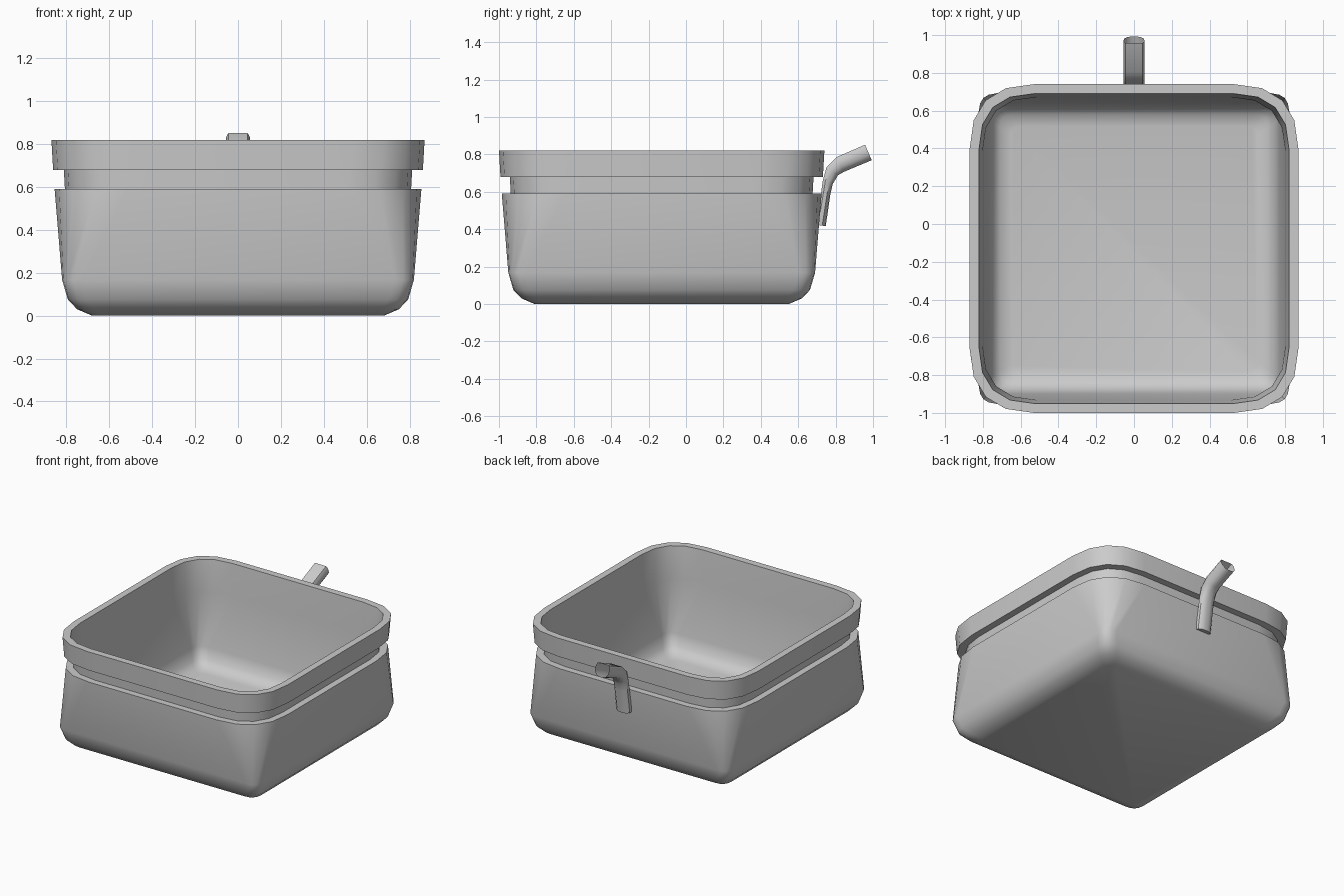
import bpy, bmesh, math
from mathutils import Vector

if "Cube" in bpy.data.objects:
    bpy.data.objects.remove(bpy.data.objects["Cube"])

grey = bpy.data.materials.new("plain grey")
grey.use_nodes = True
colour = (0.6, 0.6, 0.6, 1)
grey.diffuse_color = colour
grey.node_tree.nodes["Principled BSDF"].inputs["Base Color"].default_value = colour
TUB_Y = -0.13


def rounded_square(half, radius, z, steps=4):
    """Square ring whose corners follow a soft quadratic curve."""
    ring = []
    for turn in range(4):
        a = turn * math.pi / 2
        c, s = round(math.cos(a)), round(math.sin(a))
        for i in range(steps + 1):
            t = i / steps
            x = half - radius * t * t
            y = half - radius * (1 - t) ** 2
            ring.append(Vector((c * x - s * y, s * x + c * y + TUB_Y, z)))
    return ring


def loft(name, rings, cap_start=False, cap_end=False):
    bm = bmesh.new()
    loops = [[bm.verts.new(p) for p in ring] for ring in rings]
    for lower, upper in zip(loops, loops[1:]):
        n = len(lower)
        for i in range(n):
            j = (i + 1) % n
            bm.faces.new((lower[i], lower[j], upper[j], upper[i]))
    if cap_start:
        bm.faces.new(loops[0][::-1])
    if cap_end:
        bm.faces.new(loops[-1])
    bmesh.ops.recalc_face_normals(bm, faces=bm.faces)
    mesh = bpy.data.meshes.new(name)
    bm.to_mesh(mesh)
    bm.free()
    mesh.materials.append(grey)
    obj = bpy.data.objects.new(name, mesh)
    bpy.context.collection.objects.link(obj)
    bpy.ops.object.select_all(action="DESELECT")
    obj.select_set(True)
    bpy.context.view_layer.objects.active = obj
    bpy.ops.object.shade_smooth_by_angle(angle=math.radians(40))
    return obj


# Tub: outside, groove, rim, then down the inside (half width, corner, height)
tub_profile = [
    (0.68, 0.06, 0), (0.75, 0.08, 0.03), (0.793, 0.09, 0.075), (0.82, 0.09, 0.167),
    (0.855, 0.34, 0.59), (0.807, 0.30, 0.59), (0.812, 0.30, 0.68),
    (0.862, 0.34, 0.68), (0.87, 0.34, 0.82),
    (0.82, 0.29, 0.82), (0.802, 0.29, 0.59), (0.77, 0.08, 0.18),
    (0.745, 0.08, 0.1), (0.71, 0.07, 0.065), (0.65, 0.05, 0.05),
]
loft("tub", [rounded_square(*p) for p in tub_profile], True, True)

# Spout: flat-topped tube climbing the back wall and bending outward (y, z, thickness)
path = [(0.72, 0.42, 0.055), (0.747, 0.59, 0.05), (0.758, 0.65, 0.056),
        (0.782, 0.71, 0.075), (0.825, 0.746, 0.088), (0.975, 0.81, 0.09)]
half_section = [(0.045, 0.5), (0.056, 0.25), (0.053, -0.15), (0.036, -0.42), (0.012, -0.5)]
section = half_section + [(-u, v) for u, v in reversed(half_section)]
rings = []
for i, (y, z, thick) in enumerate(path):
    before, after = path[max(i - 1, 0)], path[min(i + 1, len(path) - 1)]
    along = Vector((0, after[0] - before[0], after[1] - before[1])).normalized()
    inward = Vector((0, -along.z, along.y))
    rings.append([Vector((u, y, z)) + inward * v * thick for u, v in section])
loft("spout", rings, cap_start=True)
